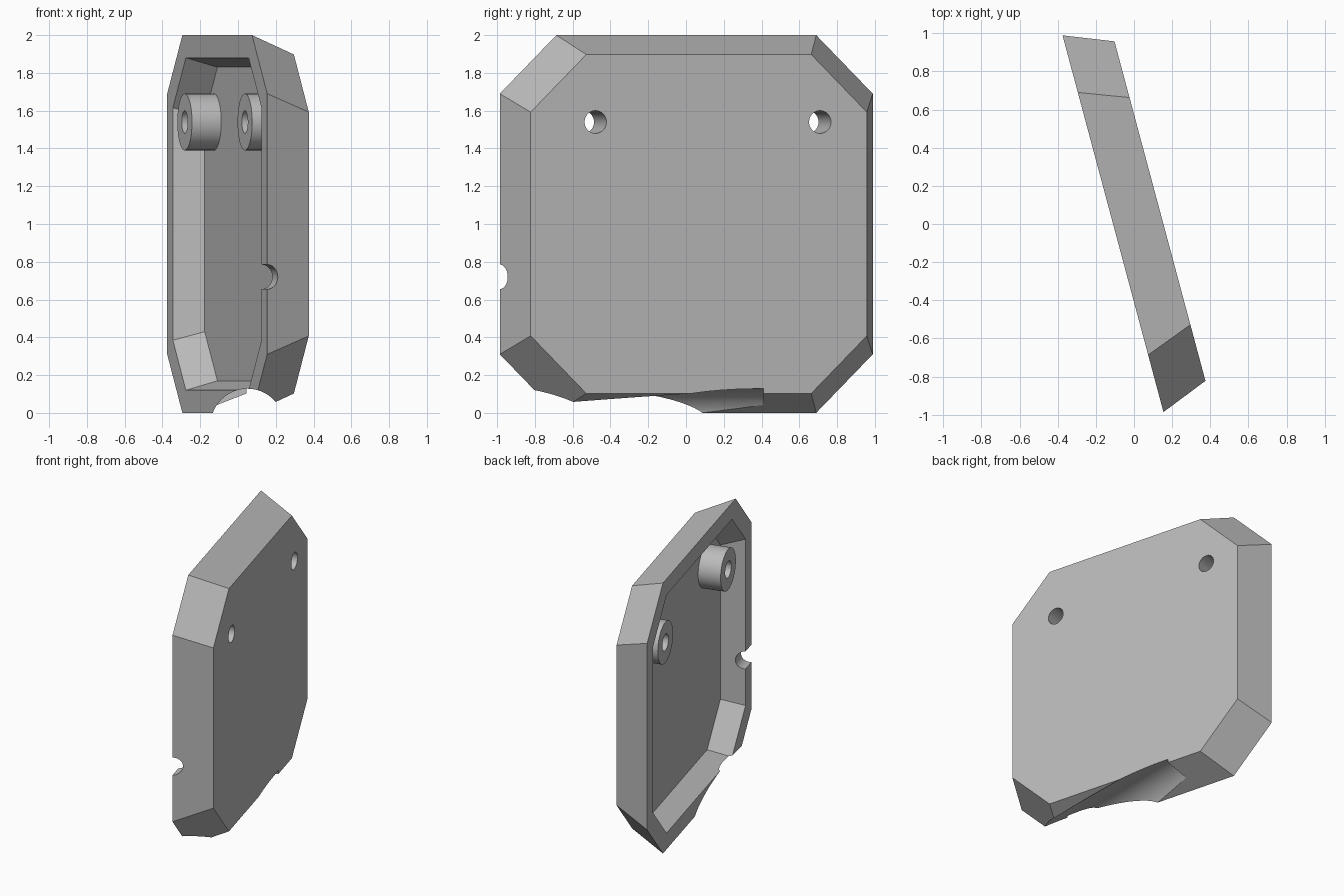
import bpy, bmesh, math
from mathutils import Matrix, Vector

if "Cube" in bpy.data.objects:
    bpy.data.objects.remove(bpy.data.objects["Cube"])

# The cover stands upright, turned about z: local x = length, y = thickness, z = height
TURN = Matrix.Rotation(math.radians(-75), 4, 'Z')
MID, TOP = -0.03, 1.0
RIM, FACE, FLOOR = -0.106, 0.149, 0.054

grey = bpy.data.materials.new("plain grey")
grey.use_nodes = True
colour = (0.5, 0.5, 0.5, 1)
grey.diffuse_color = colour
grey.node_tree.nodes["Principled BSDF"].inputs["Base Color"].default_value = colour


def finish(name, bm, matrix):
    bmesh.ops.recalc_face_normals(bm, faces=bm.faces)
    bm.transform(matrix)
    mesh = bpy.data.meshes.new(name)
    bm.to_mesh(mesh)
    bm.free()
    mesh.materials.append(grey)
    obj = bpy.data.objects.new(name, mesh)
    bpy.context.collection.objects.link(obj)
    return obj


def octagon(half_u, half_z, cut, y):
    """Rectangle with cut corners, lying across the thickness direction."""
    a, b = half_u - cut, half_z - cut
    pts = [(half_u, b), (a, half_z), (-a, half_z), (-half_u, b),
           (-half_u, -b), (-a, -half_z), (a, -half_z), (half_u, -b)]
    return [Vector((MID + u, y, TOP + z)) for u, z in pts]


def frustum(name, first, last):
    bm = bmesh.new()
    lower = [bm.verts.new(p) for p in first]
    upper = [bm.verts.new(p) for p in last]
    bm.faces.new(lower)
    bm.faces.new(upper)
    for i in range(len(lower)):
        j = (i + 1) % len(lower)
        bm.faces.new((lower[i], lower[j], upper[j], upper[i]))
    return finish(name, bm, TURN)


def cylinder(name, radius, start, end, matrix=TURN):
    bm = bmesh.new()
    start, end = Vector(start), Vector(end)
    axis = end - start
    place = (Matrix.Translation((start + end) / 2)
             @ axis.to_track_quat('Z', 'Y').to_matrix().to_4x4())
    bmesh.ops.create_cone(bm, cap_ends=True, segments=64, radius1=radius,
                          radius2=radius, depth=axis.length, matrix=place)
    return finish(name, bm, matrix)


def subtract(target, cutters):
    for cutter in cutters:
        mod = target.modifiers.new("cut", 'BOOLEAN')
        mod.operation, mod.solver, mod.object = 'DIFFERENCE', 'EXACT', cutter
    bpy.context.view_layer.update()
    graph = bpy.context.evaluated_depsgraph_get()
    mesh = bpy.data.meshes.new_from_object(target.evaluated_get(graph))
    target.modifiers.clear()
    target.data = mesh


# Bevelled casing
casing = frustum("casing", octagon(1.0225, 1.0, 0.31, RIM),
                 octagon(0.9215, 0.8975, 0.305, FACE))

# Sloped recess, carried on past the rim for a clean cut
inner_rim = octagon(0.9065, 0.88, 0.265, RIM)
inner_floor = octagon(0.8525, 0.83, 0.26, FLOOR)
beyond = [p + (p - q) * 0.3 for p, q in zip(inner_rim, inner_floor)]
recess = frustum("recess_cutter", beyond, inner_floor)

# Screw bosses and their through holes
HEIGHT = 1.54
bosses, holes = [], []
for side, u in (("back", -0.695), ("front", 0.536)):
    bosses.append(cylinder(side + "_boss", 0.15, (u, RIM, HEIGHT), (u, 0.1, HEIGHT)))
    holes.append(cylinder(side + "_hole_cutter", 0.06, (u, -0.3, HEIGHT), (u, 0.3, HEIGHT)))

# Cable notch in the front wall, and round groove along the bottom
notch = cylinder("notch_cutter", 0.065, (0.8, RIM, 0.72), (1.2, RIM, 0.72))
groove = cylinder("groove_cutter", 0.195, (0.05, -1.3, -0.067), (0.05, 0.41, -0.067),
                  Matrix.Identity(4))

cutters = [recess, notch, groove] + holes
subtract(casing, cutters)
for boss, hole in zip(bosses, holes):
    subtract(boss, [hole])
for cutter in cutters:
    bpy.data.objects.remove(cutter)

# Smooth the round surfaces, keep the bevels crisp
for obj in [casing] + bosses:
    bpy.ops.object.select_all(action='DESELECT')
    obj.select_set(True)
    bpy.context.view_layer.objects.active = obj
    bpy.ops.object.shade_smooth_by_angle(angle=math.radians(20))
